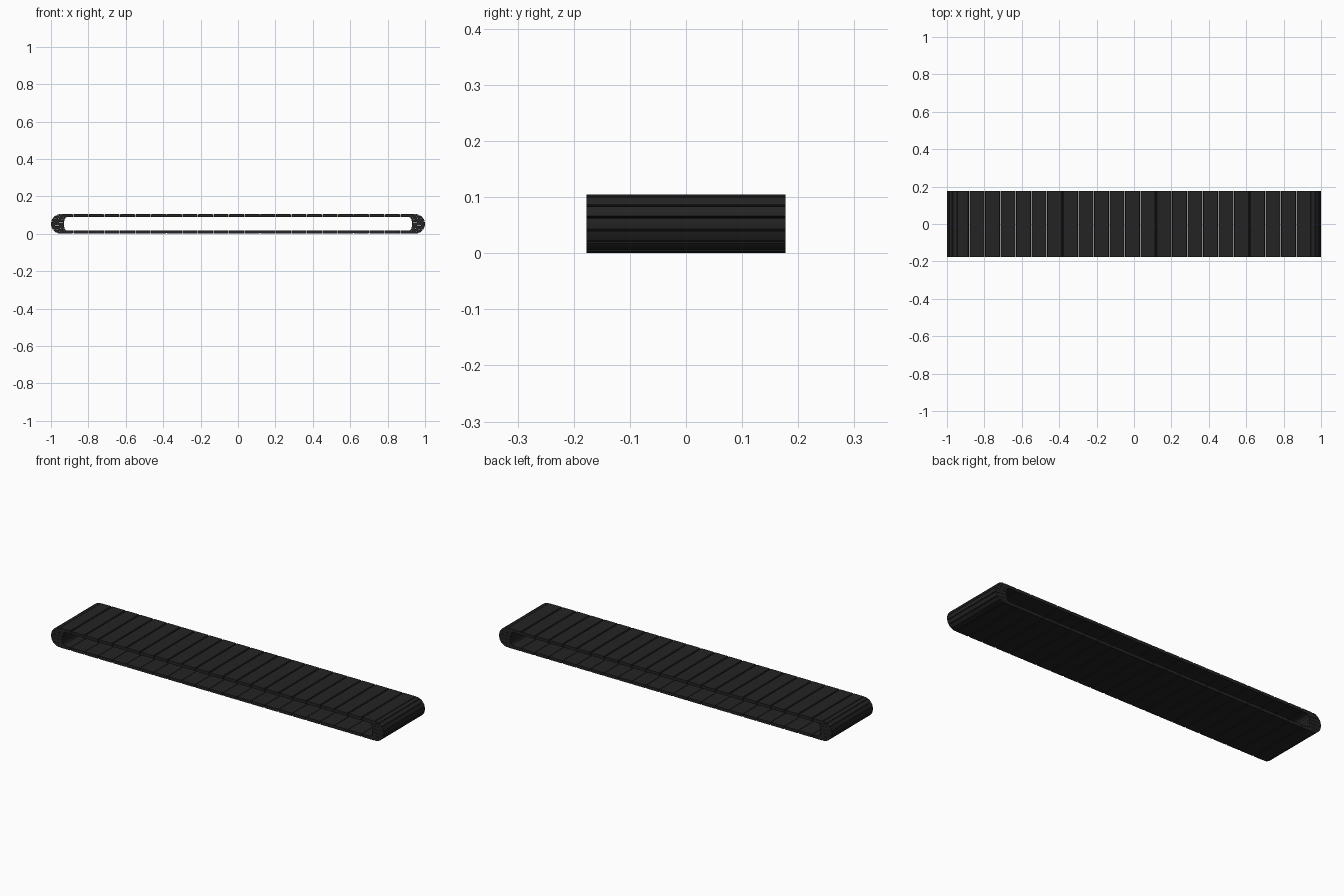
import bpy, bmesh
from math import pi, sin, cos

if "Cube" in bpy.data.objects:
    bpy.data.objects.remove(bpy.data.objects["Cube"])

HALF_W = 0.177          # half width in y
R = 0.0525              # outer end radius, also mid height
CX = 1.0 - R            # end centre in x
T = 0.016               # slat thickness on the straight runs
GAP = 0.0012            # half of the seam between slats
CH = 0.003              # seam chamfer

mat = bpy.data.materials.new("black_rubber")
mat.diffuse_color = (0.018, 0.017, 0.018, 1)
mat.use_nodes = True
mat.node_tree.nodes["Principled BSDF"].inputs["Base Color"].default_value = mat.diffuse_color


def extrude(bm, pts):
    """Extrude an (x, z) outline across the belt width."""
    a = [bm.verts.new((x, -HALF_W, z)) for x, z in pts]
    b = [bm.verts.new((x, HALF_W, z)) for x, z in pts]
    n = len(pts)
    bm.faces.new(a)
    bm.faces.new(b[::-1])
    for i in range(n):
        j = (i + 1) % n
        bm.faces.new((a[j], a[i], b[i], b[j]))


def finish(bm, name):
    bmesh.ops.recalc_face_normals(bm, faces=bm.faces)
    me = bpy.data.meshes.new(name)
    bm.to_mesh(me)
    bm.free()
    me.materials.append(mat)
    ob = bpy.data.objects.new(name, me)
    bpy.context.collection.objects.link(ob)
    return ob


# Straight runs: chamfered slats on the top and bottom
cuts = [-CX] + [-0.882 + 0.0833 * k for k in range(22)] + [CX]
for name, s in (("top_slats", 1), ("bottom_slats", -1)):
    bm = bmesh.new()
    for x0, x1 in zip(cuts, cuts[1:]):
        l, r = x0 + GAP, x1 - GAP
        prof = [(l, R - T), (r, R - T), (r, R - CH), (r - CH, R),
                (l + CH, R), (l, R - CH)]
        extrude(bm, [(x, R + s * h) for x, h in prof])
    finish(bm, name)

# Rounded ends: seven wedge slats fanned around each turn
N = 7
for name, s in (("right_end_slats", 1), ("left_end_slats", -1)):
    bm = bmesh.new()
    for i in range(N):
        a0 = -pi / 2 + pi * i / N
        a1 = a0 + pi / N
        g = 0.012
        c = 0.04
        outer = [(a0 + g, R - 0.002)]
        outer += [(a0 + c + (a1 - a0 - 2 * c) * k / 4, R) for k in range(5)]
        outer += [(a1 - g, R - 0.002)]
        pts = [(CX + r * cos(a), R + r * sin(a)) for a, r in outer]
        pts += [(0.915 + 0.016 * cos(a), R + (R - T) * sin(a)) for a in (a1 - g, a0 + g)]
        extrude(bm, [(s * x, z) for x, z in pts])
    ob = finish(bm, name)
    bpy.ops.object.select_all(action='DESELECT')
    ob.select_set(True)
    bpy.context.view_layer.objects.active = ob
    bpy.ops.object.shade_smooth_by_angle(angle=0.35)
